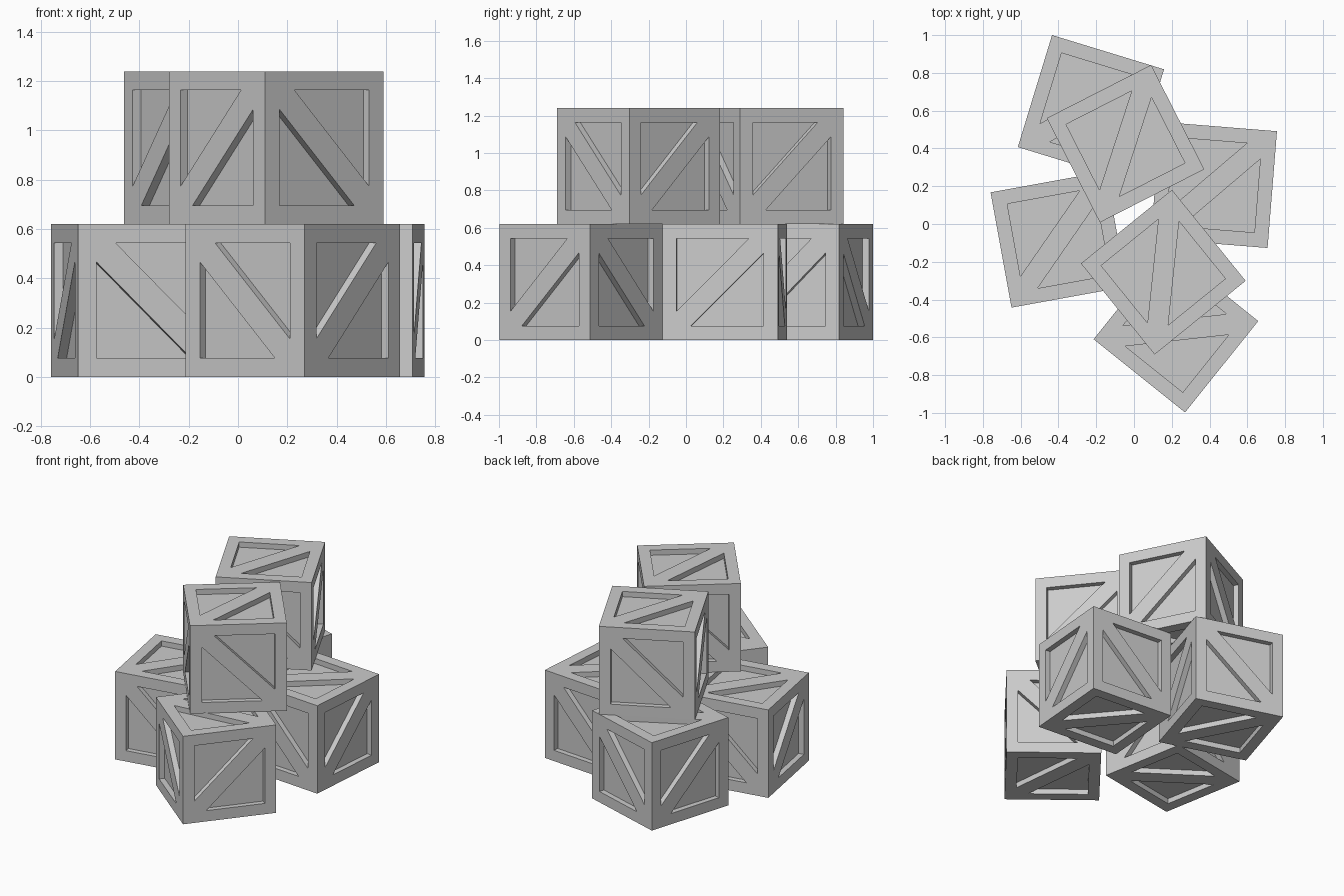
import bpy, bmesh
from math import radians
from mathutils import Vector

if "Cube" in bpy.data.objects:
    bpy.data.objects.remove(bpy.data.objects["Cube"])

H = 0.31       # half crate size
I = 0.234      # half size of the framed opening
L = 0.39       # leg of each triangular recess
DEPTH = 0.037  # recess depth


def add_side(bm, u, v):
    """One crate side: frame, diagonal brace rising along +u +v, two recessed panels."""
    u, v = Vector(u), Vector(v)
    n = u.cross(v)
    # the cross product of a mirrored pair points inwards, so u is given
    # as a true right-handed pair and turned 90 degrees instead of mirrored

    def pt(a, b, d=0.0):
        return bm.verts.new(u * a + v * b + n * (H - d))

    o = [pt(-H, -H), pt(H, -H), pt(H, H), pt(-H, H)]
    tri_a = [(-I, I), (-I, I - L), (L - I, I)]
    tri_b = [(I, -I), (I, L - I), (I - L, -I)]
    p = [pt(*c) for c in tri_a]
    q = [pt(*c) for c in tri_b]
    # frame boards and brace
    for f in ((o[0], p[1], p[0], o[3]), (o[3], p[0], p[2], o[2]),
              (o[0], o[1], q[0], q[2]), (o[1], o[2], q[1], q[0]),
              (o[0], q[2], q[1], o[2], p[2], p[1])):
        bm.faces.new(f)
    # recess walls and floors
    for ring, tri in ((p, tri_a), (q, tri_b)):
        low = [pt(*c, DEPTH) for c in tri]
        bm.faces.new(low)
        for k in range(3):
            j = (k + 1) % 3
            bm.faces.new((ring[k], ring[j], low[j], low[k]))


def crate_mesh():
    bm = bmesh.new()
    x, y, z = (1, 0, 0), (0, 1, 0), (0, 0, 1)
    neg = lambda a: tuple(-c for c in a)
    add_side(bm, z, neg(x))       # front, brace falls to the right
    add_side(bm, z, x)            # back
    add_side(bm, y, z)            # right, brace rises to the right
    add_side(bm, neg(y), z)       # left
    add_side(bm, x, y)            # top
    add_side(bm, x, neg(y))       # bottom
    bmesh.ops.remove_doubles(bm, verts=bm.verts, dist=1e-4)
    bmesh.ops.recalc_face_normals(bm, faces=bm.faces)
    me = bpy.data.meshes.new("crate")
    bm.to_mesh(me)
    bm.free()
    return me


# name, x, y, level, turn in degrees
CRATES = [
    ("lower_crate_back", -0.228, 0.613, 0, -17),
    ("lower_crate_right", 0.423, 0.207, 0, -4.6),
    ("lower_crate_left", -0.399, -0.082, 0, 10.3),
    ("lower_crate_front", 0.222, -0.562, 0, -38.7),
    ("upper_crate_back", -0.045, 0.425, 1, 27),
    ("upper_crate_front", 0.155, -0.255, 1, 39),
]

mesh = crate_mesh()
for name, cx, cy, level, turn in CRATES:
    ob = bpy.data.objects.new(name, mesh)
    ob.location = (cx, cy, H + level * 2 * H)
    ob.rotation_euler.z = radians(turn)
    bpy.context.collection.objects.link(ob)
